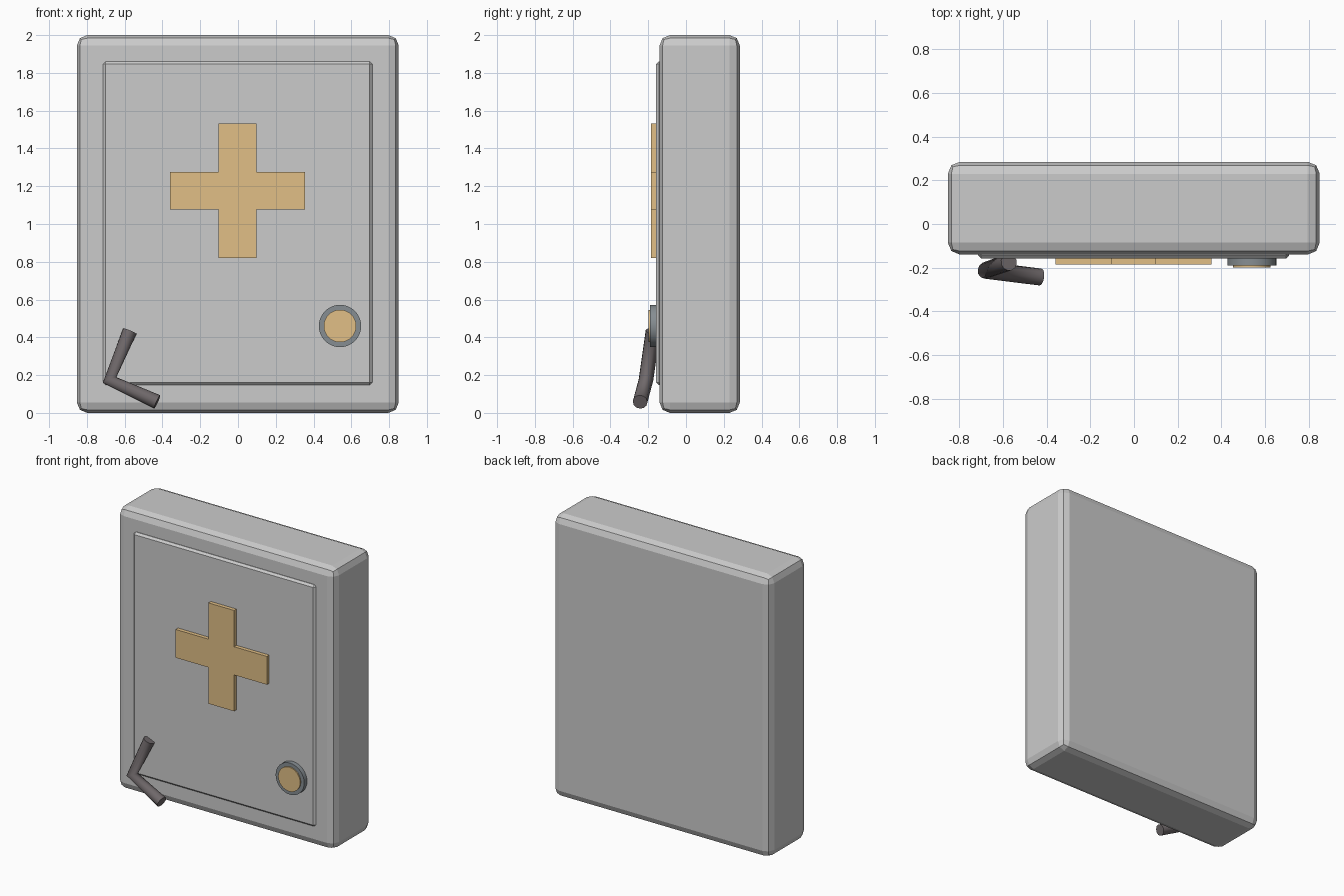
import bpy, bmesh, math

if "Cube" in bpy.data.objects:
    bpy.data.objects.remove(bpy.data.objects["Cube"])


def paint(obj, name, rgb):
    mat = bpy.data.materials.get(name) or bpy.data.materials.new(name)
    mat.diffuse_color = (*rgb, 1)
    mat.use_nodes = True
    mat.node_tree.nodes["Principled BSDF"].inputs["Base Color"].default_value = mat.diffuse_color
    obj.data.materials.append(mat)


def box(name, x0, x1, y0, y1, z0, z1, bevel=0, segments=1):
    bpy.ops.mesh.primitive_cube_add(size=1, location=((x0 + x1) / 2, (y0 + y1) / 2, (z0 + z1) / 2))
    obj = bpy.context.object
    obj.name = name
    obj.scale = (x1 - x0, y1 - y0, z1 - z0)
    bpy.ops.object.transform_apply(location=False, rotation=False, scale=True)
    mod = obj.modifiers.new("Bevel", 'BEVEL')
    mod.width, mod.segments = bevel, segments
    return obj


def disc(name, x, z, y0, y1, radius):
    bpy.ops.mesh.primitive_cylinder_add(vertices=32, radius=radius, depth=y1 - y0,
                                        location=(x, (y0 + y1) / 2, z),
                                        rotation=(math.pi / 2, 0, 0))
    obj = bpy.context.object
    obj.name = name
    bpy.ops.object.shade_smooth_by_angle(angle=math.radians(30))
    return obj


GOLD = ("gold", (0.75, 0.52, 0.24))

# Cabinet body and raised door panel
box("cabinet_body", -0.853, 0.851, -0.14, 0.285, 0, 2, 0.055, 2)
box("door_panel", -0.715, 0.711, -0.158, -0.10, 0.148, 1.86, 0.014, 1)

# Raised cross: one outline, four rotated corners
cx, cz, arm, half = -0.002, 1.176, 0.357, 0.1
outline = []
for k in range(4):
    c, s = round(math.cos(k * math.pi / 2)), round(math.sin(k * math.pi / 2))
    for u, v in ((arm, -half), (arm, half), (half, half)):
        outline.append((cx + u * c - v * s, -0.185, cz + u * s + v * c))
bm = bmesh.new()
face = bm.faces.new([bm.verts.new(p) for p in outline])
ext = bmesh.ops.extrude_face_region(bm, geom=[face], use_keep_orig=True)
bmesh.ops.translate(bm, vec=(0, 0.035, 0),
                    verts=[g for g in ext["geom"] if isinstance(g, bmesh.types.BMVert)])
bmesh.ops.recalc_face_normals(bm, faces=bm.faces)
mesh = bpy.data.meshes.new("cross_emblem")
bm.to_mesh(mesh)
bm.free()
cross = bpy.data.objects.new("cross_emblem", mesh)
bpy.context.collection.objects.link(cross)
paint(cross, *GOLD)

# Round latch: grey base with a gold button
paint(disc("latch_base", 0.54, 0.46, -0.19, -0.12, 0.112), "steel", (0.24, 0.27, 0.29))
paint(disc("latch_button", 0.54, 0.46, -0.199, -0.15, 0.086), *GOLD)

# Bent rod at the lower left corner
curve = bpy.data.curves.new("bent_rod", 'CURVE')
curve.dimensions = '3D'
curve.bevel_depth, curve.bevel_resolution = 0.039, 4
curve.use_fill_caps = True
spline = curve.splines.new('POLY')
spline.points.add(2)
path = ((-0.573, -0.175, 0.432), (-0.68, -0.212, 0.174), (-0.428, -0.243, 0.058))
for point, co in zip(spline.points, path):
    point.co = (*co, 1)
rod = bpy.data.objects.new("bent_rod", curve)
bpy.context.collection.objects.link(rod)
paint(rod, "dark_metal", (0.16, 0.14, 0.145))
